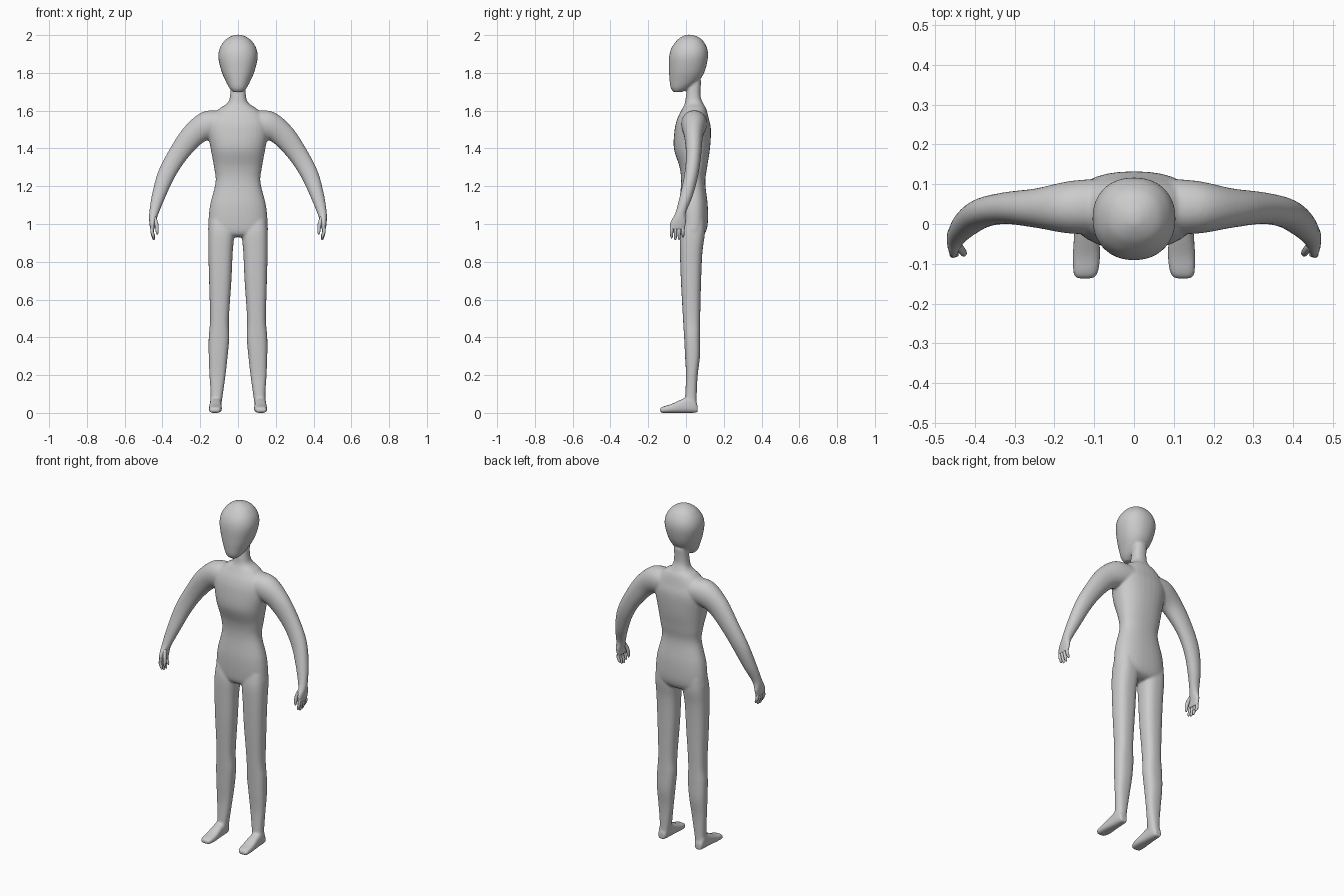
import bpy, bmesh, math
from mathutils import Vector

if "Cube" in bpy.data.objects:
    bpy.data.objects.remove(bpy.data.objects["Cube"])

skin = bpy.data.materials.new("plain grey")
skin.diffuse_color = (0.6, 0.6, 0.6, 1)
skin.use_nodes = True
skin.node_tree.nodes["Principled BSDF"].inputs["Base Color"].default_value = skin.diffuse_color


def catmull(a, b, c, d, t):
    return 0.5 * (2 * b + (c - a) * t + (2 * a - 5 * b + 4 * c - d) * t * t
                  + (3 * b - a - 3 * c + d) * t ** 3)


def loft(bm, rings, power=2.3, sides=32, steps=6):
    """Smooth closed skin through rings given as (centre, u, v)."""
    keys = [rings[0]] + rings + [rings[-1]]
    loops = []
    for i in range(len(rings) - 1):
        last = i == len(rings) - 2
        for k in range(steps + (1 if last else 0)):
            c, u, v = [catmull(*(keys[i + j][n] for j in range(4)), k / steps) for n in range(3)]
            loop = []
            for s in range(sides):
                a = math.tau * s / sides
                p, q = math.cos(a), math.sin(a)
                p = math.copysign(abs(p) ** (2 / power), p)
                q = math.copysign(abs(q) ** (2 / power), q)
                loop.append(bm.verts.new(c + u * p + v * q))
            loops.append(loop)
    faces = [bm.faces.new(loops[0]), bm.faces.new(loops[-1])]
    for a, b in zip(loops, loops[1:]):
        for s in range(sides):
            t = (s + 1) % sides
            faces.append(bm.faces.new((a[s], a[t], b[t], b[s])))
    bmesh.ops.recalc_face_normals(bm, faces=faces)


def z_rings(rows):
    """Rows of z, x0, x1, y0, y1."""
    return [(Vector(((a + b) / 2, (c + d) / 2, z)), Vector(((b - a) / 2, 0, 0)),
             Vector((0, (d - c) / 2, 0))) for z, a, b, c, d in rows]


def y_rings(rows):
    """Rows of y, x0, x1, z0, z1."""
    return [(Vector(((a + b) / 2, y, (c + d) / 2)), Vector(((b - a) / 2, 0, 0)),
             Vector((0, 0, (d - c) / 2))) for y, a, b, c, d in rows]


def limb_rings(rows):
    """Rows of x, y, z, half width across the limb, half depth in y."""
    pts = [Vector(r[:3]) for r in rows]
    out = []
    for i, r in enumerate(rows):
        t = pts[min(i + 1, len(pts) - 1)] - pts[max(i - 1, 0)]
        u = Vector((-t.z, 0, t.x)).normalized()
        out.append((pts[i], u * r[3], Vector((0, r[4], 0))))
    return out


def flip(rings, s):
    return [tuple(Vector((p.x * s, p.y, p.z)) for p in r) for r in rings]


def finish(bm, name):
    mesh = bpy.data.meshes.new(name)
    bm.to_mesh(mesh)
    bm.free()
    for f in mesh.polygons:
        f.use_smooth = True
    mesh.materials.append(skin)
    ob = bpy.data.objects.new(name, mesh)
    bpy.context.collection.objects.link(ob)
    return ob


body = bmesh.new()

# Head
head = [(1.698, .026, -.066, -.022), (1.72, .046, -.081, .02), (1.76, .067, -.087, .07),
        (1.81, .088, -.09, .10), (1.88, .104, -.09, .116), (1.93, .097, -.078, .112),
        (1.97, .072, -.05, .09), (1.99, .045, -.025, .065), (2.002, .015, 0, .03)]
loft(body, z_rings([(z, -w, w, a, b) for z, w, a, b in head]), 2.2)

# Neck and torso
torso = [(1.76, .038, .01, .08), (1.68, .042, 0, .077), (1.64, .056, -.006, .09),
         (1.61, .10, -.02, .107), (1.56, .15, -.045, .12), (1.5, .163, -.06, .132),
         (1.4, .145, -.064, .127), (1.3, .127, -.034, .112), (1.22, .119, -.026, .102),
         (1.1, .148, -.036, .115), (1.0, .157, -.034, .115), (.95, .152, -.025, .10),
         (.93, .09, 0, .07)]
loft(body, z_rings([(z, -w, w, a, b) for z, w, a, b in torso]), 2.3)

# Legs, feet and arms, one per side
leg = z_rings([(1.02, .03, .15, -.02, .10), (.95, .02, .157, -.032, .10),
               (.85, .028, .157, -.032, .087), (.7, .035, .153, -.027, .08),
               (.5, .048, .148, -.016, .075), (.4, .046, .155, -.01, .075),
               (.3, .055, .155, -.005, .074), (.2, .066, .151, 0, .062),
               (.1, .08, .145, -.004, .057), (.03, .09, .146, -.01, .057)])
foot = y_rings([(.061, .10, .14, .002, .04), (.035, .09, .147, 0, .09),
                (-.02, .088, .15, 0, .073), (-.08, .085, .154, 0, .046),
                (-.12, .09, .153, 0, .034), (-.137, .10, .147, .003, .024)])
arm = limb_rings([(.07, .045, 1.53, .07, .07), (.16, .042, 1.523, .075, .066),
                  (.24, .04, 1.468, .063, .05), (.32, .04, 1.365, .052, .04),
                  (.38, .028, 1.26, .046, .037), (.42, .002, 1.15, .036, .034),
                  (.445, -.028, 1.06, .025, .028), (.453, -.041, 1.01, .017, .042),
                  (.453, -.046, .97, .011, .04)])
for s in (-1, 1):
    loft(body, flip(leg, s), 2.5)
    loft(body, flip(foot, s), 2.8)
    loft(body, flip(arm, s), 2.1)

# Melt the body parts into one smooth skin
skin_ob = finish(body, "body")
melt = skin_ob.modifiers.new("melt", 'REMESH')
melt.mode = 'VOXEL'
melt.voxel_size = 0.006
melt.use_smooth_shade = True
soft = skin_ob.modifiers.new("soften", 'SMOOTH')
soft.factor = 0.5
soft.iterations = 6

# Fingers and thumbs
digits = bmesh.new()
for s in (-1, 1):
    for y, tip in ((-.076, .925), (-.056, .915), (-.036, .917), (-.016, .93)):
        finger = limb_rings([(.453, y * .9 - .005, .99, .009, .009), (.455, y, .96, .009, .009),
                             (.447, y, tip + .01, .007, .007), (.444, y, tip, .003, .003)])
        loft(digits, flip(finger, s), 2, 12, 3)
    thumb = limb_rings([(.446, -.05, 1.04, .011, .012), (.432, -.068, 1.0, .01, .01),
                        (.428, -.074, .96, .008, .008), (.428, -.074, .945, .003, .003)])
    loft(digits, flip(thumb, s), 2, 12, 3)
finish(digits, "fingers")
